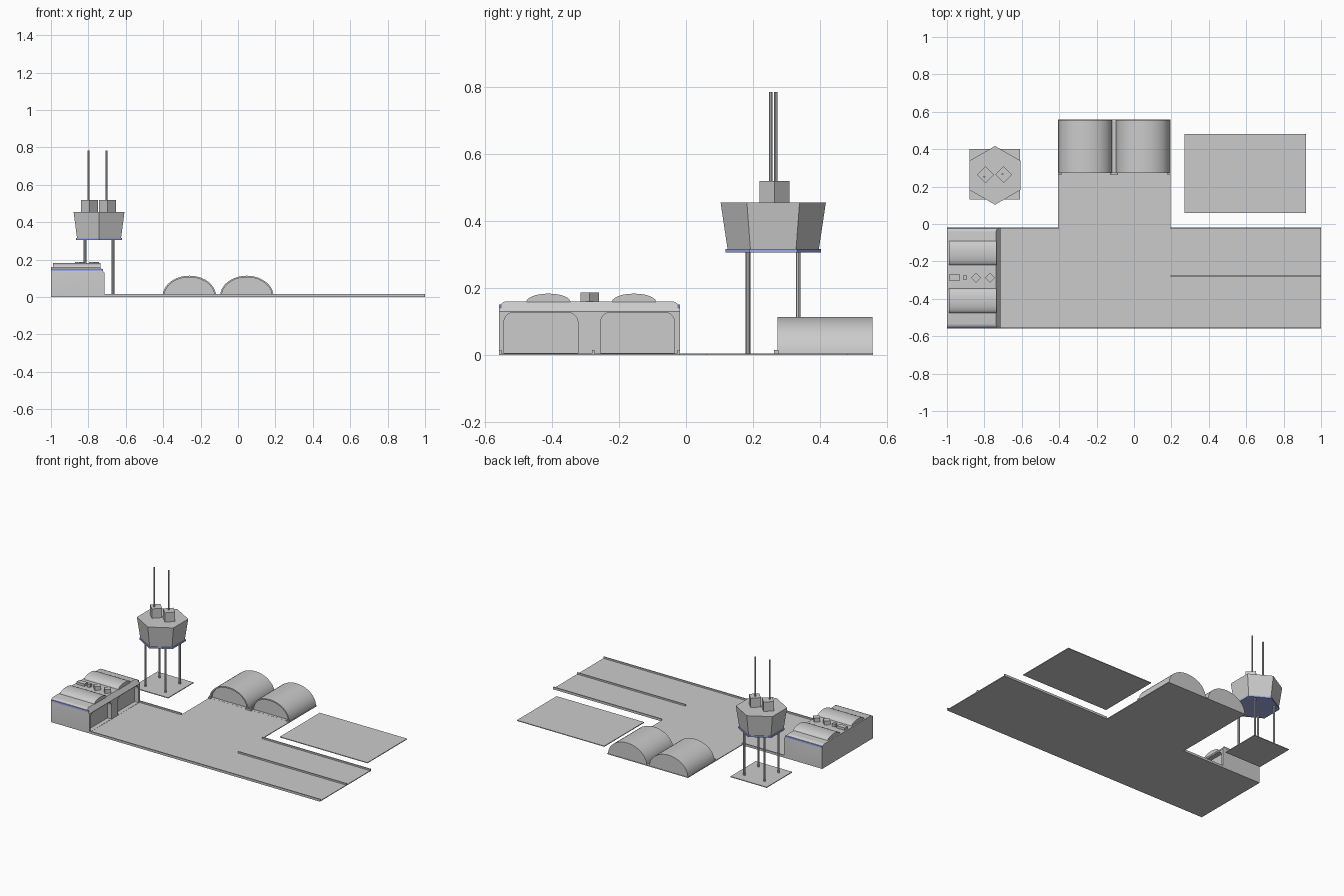
import bpy, bmesh, math
from mathutils import Vector

if "Cube" in bpy.data.objects:
    bpy.data.objects.remove(bpy.data.objects["Cube"])

blue = bpy.data.materials.new("pale_blue")
blue.diffuse_color = (0.35, 0.42, 0.8, 1)
blue.use_nodes = True
blue.node_tree.nodes["Principled BSDF"].inputs["Base Color"].default_value = blue.diffuse_color


def finish(name, bm, mat=None, smooth=False):
    bmesh.ops.recalc_face_normals(bm, faces=bm.faces[:])
    me = bpy.data.meshes.new(name)
    bm.to_mesh(me)
    bm.free()
    ob = bpy.data.objects.new(name, me)
    bpy.context.collection.objects.link(ob)
    if mat:
        me.materials.append(mat)
    if smooth:
        bpy.ops.object.select_all(action='DESELECT')
        ob.select_set(True)
        bpy.context.view_layer.objects.active = ob
        bpy.ops.object.shade_smooth_by_angle(angle=math.radians(35))
    return ob


def prism_bm(pts, axis, a, b):
    """Extrude a 2D outline along x, y or z from a to b."""
    def to3(p, t):
        return {'x': (t, p[0], p[1]), 'y': (p[0], t, p[1]), 'z': (p[0], p[1], t)}[axis]
    bm = bmesh.new()
    lo = [bm.verts.new(to3(p, a)) for p in pts]
    hi = [bm.verts.new(to3(p, b)) for p in pts]
    bm.faces.new(lo)
    bm.faces.new(hi)
    for i in range(len(pts)):
        j = (i + 1) % len(pts)
        bm.faces.new((lo[i], lo[j], hi[j], hi[i]))
    return bm


def prism(name, pts, axis, a, b, mat=None, smooth=False):
    return finish(name, prism_bm(pts, axis, a, b), mat, smooth)


def box(name, x0, x1, y0, y1, z0, z1, mat=None):
    return prism(name, [(x0, y0), (x1, y0), (x1, y1), (x0, y1)], 'z', z0, z1, mat)


def cone(name, x, y, z0, z1, r0, r1, n, turn=0, mat=None, smooth=False):
    bm = bmesh.new()
    bmesh.ops.create_cone(bm, cap_ends=True, segments=n, radius1=r0, radius2=r1, depth=z1 - z0)
    c, s = math.cos(turn), math.sin(turn)
    for v in bm.verts:
        v.co = Vector((x + v.co.x * c - v.co.y * s, y + v.co.x * s + v.co.y * c, v.co.z + (z0 + z1) / 2))
    return finish(name, bm, mat, smooth)


def arch(c, z, a, h, n=20):
    return [(c + a * math.cos(math.pi * i / n), z + h * math.sin(math.pi * i / n)) for i in range(n + 1)]


def round_top(y0, y1, z0, z1, r, n=5):
    """Rectangle with rounded top corners."""
    pts = [(y0, z0), (y1, z0)]
    for cy, start in ((y1 - r, 0), (y0 + r, math.pi / 2)):
        for i in range(n + 1):
            t = start + math.pi / 2 * i / n
            pts.append((cy + r * math.cos(t), z1 - r + r * math.sin(t)))
    return pts


def cut(ob, cutter):
    cutter.hide_render = True
    cutter.hide_viewport = True
    m = ob.modifiers.new("recess", 'BOOLEAN')
    m.operation = 'DIFFERENCE'
    m.solver = 'EXACT'
    m.object = cutter


S, N, MID = -0.558, -0.018, -0.288   # runway south / north edges, centre

# Paved areas
prism("runway", [(-1, S), (1, S), (1, N), (0.195, N), (0.195, 0.558),
                 (-0.405, 0.558), (-0.405, N), (-1, N)], 'z', 0, 0.005)
box("side_pad", 0.27, 0.92, 0.06, 0.482, 0, 0.005)
box("tower_pad", -0.88, -0.61, 0.13, 0.40, 0, 0.005)

# Low runway kerbs
for x0, x1, y in ((-0.715, 1, S), (-0.715, -0.405, N - 0.008),
                  (0.195, 1, N - 0.008), (0.195, 1, -0.28)):
    box("kerb", x0, x1, y, y + 0.008, 0.004, 0.015)

# Twin arched hangars with recessed fronts
for cx in (-0.26, 0.047):
    hangar = prism("hangar", arch(cx, 0.004, 0.143, 0.11), 'y', 0.272, 0.556, smooth=True)
    cut(hangar, prism("hangar_cutter", arch(cx, 0.0055, 0.134, 0.1), 'y', 0.25, 0.29))
for x0, x1 in ((-0.405, -0.388), (-0.128, -0.085), (0.178, 0.195)):
    box("hangar_foot", x0, x1, 0.262, 0.275, 0.004, 0.015)

# Terminal building: rounded sides, chamfered runway edge, two bay openings
bm = prism_bm(round_top(S, N, 0.004, 0.16, 0.025), 'x', -1, -0.715)
cutres = bmesh.ops.bisect_plane(bm, geom=bm.verts[:] + bm.edges[:] + bm.faces[:],
                                plane_co=(-0.715, 0, 0.13), plane_no=(0.03, 0, 0.022), clear_outer=True)
bmesh.ops.contextual_create(bm, geom=[e for e in cutres['geom_cut'] if isinstance(e, bmesh.types.BMEdge)])
building = finish("terminal_building", bm, smooth=True)
for y0, y1 in ((-0.543, -0.322), (-0.255, -0.034)):
    cut(building, prism("bay_cutter", round_top(y0, y1, 0.006, 0.127, 0.03), 'x', -0.745, -0.68))

# Blue trim along the building shoulders
for y in (S, N - 0.006):
    box("blue_trim", -1, -0.722, y, y + 0.006, 0.138, 0.15, blue)

# Roof vaults and roof equipment
for cy in (-0.41, -0.155):
    prism("roof_vault", arch(cy, 0.158, 0.066, 0.025, 12), 'x', -0.99, -0.735, smooth=True)
box("roof_duct", -0.99, -0.93, -0.302, -0.27, 0.158, 0.176)
box("roof_vent", -0.915, -0.893, -0.297, -0.275, 0.158, 0.18)
for x in (-0.845, -0.77):
    cone("roof_unit", x, -0.287, 0.158, 0.186, 0.027, 0.027, 4)

# Control tower: legs, blue ring, flared hexagonal cabin
TX, TY = -0.743, 0.26
for dx in (-0.075, 0.075):
    for dy in (-0.075, 0.075):
        cone("tower_leg", TX + dx, TY + dy, 0.004, 0.31, 0.007, 0.007, 8, smooth=False)
cone("tower_ring", TX, TY, 0.306, 0.316, 0.142, 0.142, 6, 0, blue).name = "tower_ring"
cone("tower_cabin", TX, TY, 0.315, 0.455, 0.136, 0.157, 6)

# Rooftop boxes and antennas
for x, ax, ay in ((-0.794, -0.80, 0.253), (-0.697, -0.703, 0.267)):
    cone("antenna_base", x, 0.264, 0.454, 0.518, 0.045, 0.045, 4)
    cone("antenna", ax, ay, 0.515, 0.784, 0.005, 0.005, 8)
